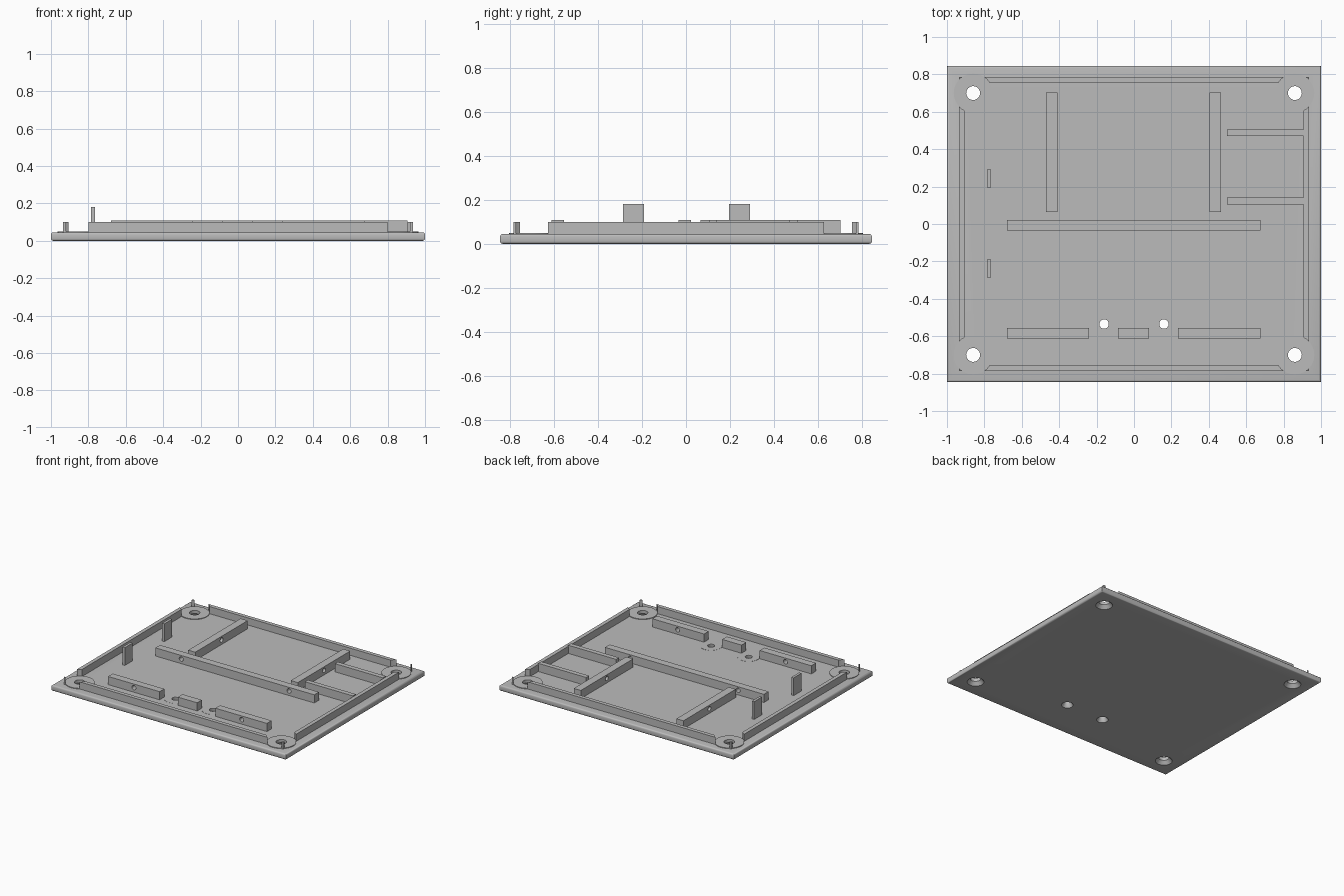
import bpy, bmesh, math
from mathutils import Matrix, Vector

cube = bpy.data.objects.get("Cube")
if cube:
    bpy.data.objects.remove(cube, do_unlink=True)

grey = bpy.data.materials.new("plain grey")
grey.use_nodes = True
colour = (0.5, 0.5, 0.5, 1)
grey.diffuse_color = colour
grey.node_tree.nodes["Principled BSDF"].inputs["Base Color"].default_value = colour

TOP, LIP_TOP, RIB_TOP, TAB_TOP = 0.045, 0.1, 0.108, 0.182
CORNERS = [(sx * 0.86, sy * 0.7) for sx in (-1, 1) for sy in (-1, 1)]
SMALL = [(-0.16, -0.535), (0.16, -0.535)]


def finish(name, bm):
    mesh = bpy.data.meshes.new(name)
    bm.to_mesh(mesh)
    bm.free()
    mesh.materials.append(grey)
    obj = bpy.data.objects.new(name, mesh)
    bpy.context.collection.objects.link(obj)
    return obj


def box(name, x0, x1, y0, y1, z0, z1):
    bm = bmesh.new()
    size = Matrix.Diagonal((x1 - x0, y1 - y0, z1 - z0, 1))
    place = Matrix.Translation(((x0 + x1) / 2, (y0 + y1) / 2, (z0 + z1) / 2))
    bmesh.ops.create_cube(bm, size=1, matrix=place @ size)
    return finish(name, bm)


def cone(name, centre, r0, r1, depth, axis="Z"):
    bm = bmesh.new()
    turn = Vector((axis == "X", axis == "Y", axis == "Z")).to_track_quat("Z", "Y")
    bmesh.ops.create_cone(bm, cap_ends=True, segments=32, radius1=r0, radius2=r1,
                          depth=depth, matrix=Matrix.Translation(centre) @ turn.to_matrix().to_4x4())
    return finish(name, bm)


def cut(obj, cutters):
    # Subtract each cutter, then bake the result and drop the cutters
    for c in cutters:
        c.hide_render = True
        mod = obj.modifiers.new("cut", "BOOLEAN")
        mod.operation, mod.solver, mod.object = "DIFFERENCE", "EXACT", c
    bpy.context.view_layer.update()
    graph = bpy.context.evaluated_depsgraph_get()
    mesh = bpy.data.meshes.new_from_object(obj.evaluated_get(graph))
    obj.modifiers.clear()
    obj.data = mesh
    for c in cutters:
        bpy.data.objects.remove(c, do_unlink=True)


def screw_holes(x, y, r, sink):
    # Through hole with a countersink on the underside
    return [cone("hole_cutter", (x, y, 0.03), r, r, 0.2),
            cone("sink_cutter", (x, y, 0.0125), sink, r, 0.027)]


# Base plate with rounded long edges
plate = box("base_plate", -1, 1, -0.845, 0.845, 0, TOP)
bm = bmesh.new()
bm.from_mesh(plate.data)
rim = [e for e in bm.edges if abs(e.verts[0].co.z - e.verts[1].co.z) < 0.001]
bmesh.ops.bevel(bm, geom=rim, offset=0.012, segments=3, profile=0.5, affect="EDGES")
bm.to_mesh(plate.data)
bm.free()
cutters = []
for x, y in CORNERS:
    cutters += screw_holes(x, y, 0.037, 0.06)
for x, y in SMALL:
    cutters += screw_holes(x, y, 0.025, 0.042)
cut(plate, cutters)

# Low pads around the screw holes
for group, r, hole, h in ((CORNERS, 0.104, 0.037, 0.005), (SMALL, 0.078, 0.025, 0.001)):
    for x, y in group:
        pad = cone("screw_pad", (x, y, TOP + h / 2 - 0.002), r, r, h + 0.004)
        cut(pad, [cone("hole_cutter", (x, y, TOP), hole, hole, 0.1)])

# Locating lip, scooped out around each corner screw
lip = box("locating_lip", -0.935, 0.935, -0.785, 0.785, TOP - 0.002, LIP_TOP)
cut(lip, [box("inner_cutter", -0.905, 0.905, -0.755, 0.755, 0, 0.2)]
    + [cone("scoop_cutter", (x, y, 0.1), 0.104, 0.104, 0.2) for x, y in CORNERS])


def rib(name, x0, x1, y0, y1, holes=(), axis="Y"):
    obj = box(name, x0, x1, y0, y1, TOP - 0.002, RIB_TOP)
    if holes:
        cut(obj, [cone("hole_cutter", (*p, 0.08), 0.017, 0.017, 0.2, axis) for p in holes])


# Cross ribs with side holes
rib("long_rib", -0.68, 0.675, -0.035, 0.022, [(-0.46, 0), (0.46, 0)])
rib("front_right_rib", -0.68, -0.24, -0.612, -0.555, [(-0.46, -0.58)])
rib("front_left_rib", 0.235, 0.675, -0.612, -0.555, [(0.46, -0.58)])
rib("front_middle_rib", -0.085, 0.08, -0.612, -0.555)
for side, x in (("right", -0.44), ("left", 0.435)):
    rib(side + "_upright_rib", x - 0.03, x + 0.03, 0.065, 0.703, [(x, 0.385)], "X")
for y in (0.123, 0.488):
    rib("short_rib", 0.497, 0.906, y - 0.018, y + 0.018)

# Tall tabs
for y in (-0.238, 0.243):
    box("tall_tab", -0.785, -0.765, y - 0.048, y + 0.048, TOP - 0.002, TAB_TOP)

# Smooth the rounded edges and hole walls
bpy.ops.object.select_all(action="DESELECT")
for obj in bpy.context.collection.objects:
    if obj.type == "MESH" and grey.name in obj.data.materials:
        obj.select_set(True)
        bpy.context.view_layer.objects.active = obj
bpy.ops.object.shade_smooth_by_angle(angle=math.radians(35))
